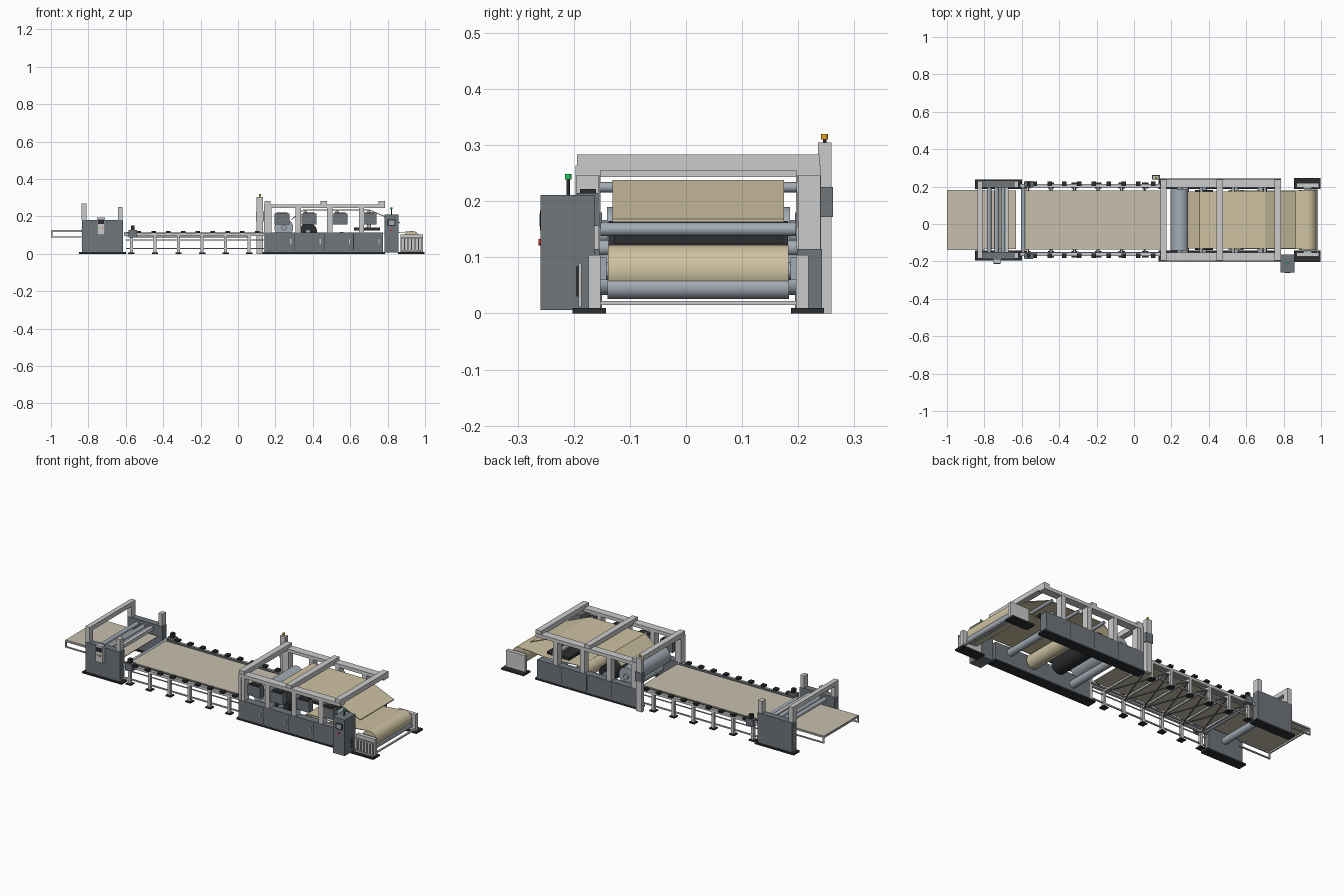
import bpy, bmesh
from math import radians
from mathutils import Vector, Matrix

if "Cube" in bpy.data.objects:
    bpy.data.objects.remove(bpy.data.objects["Cube"])

C = 0.022  # machine centreline in y


def material(name, r, g, b):
    m = bpy.data.materials.new(name)
    m.diffuse_color = (r, g, b, 1)
    m.use_nodes = True
    m.node_tree.nodes["Principled BSDF"].inputs["Base Color"].default_value = m.diffuse_color
    return m


LIGHT = material("light_grey", .60, .61, .63)
DARK = material("dark_grey", .16, .18, .20)
BLACK = material("black", .025, .027, .03)
STEEL = material("steel", .36, .41, .46)
CREAM = material("cream", .62, .54, .36)
BOARD = material("board", .58, .53, .42)
RED = material("red", .7, .02, .02)
GREEN = material("green", .02, .55, .12)
AMBER = material("amber", .75, .38, .02)


def finish(name, bm, mat):
    me = bpy.data.meshes.new(name)
    bmesh.ops.recalc_face_normals(bm, faces=bm.faces)
    bm.to_mesh(me)
    bm.free()
    ob = bpy.data.objects.new(name, me)
    bpy.context.collection.objects.link(ob)
    me.materials.append(mat)
    return ob


def box(name, x0, x1, y0, y1, z0, z1, mat):
    bm = bmesh.new()
    bmesh.ops.create_cube(bm, size=1)
    for v in bm.verts:
        v.co = ((x0 + x1) / 2 + v.co.x * (x1 - x0), (y0 + y1) / 2 + v.co.y * (y1 - y0),
                (z0 + z1) / 2 + v.co.z * (z1 - z0))
    return finish(name, bm, mat)


def sides(name, x0, x1, d0, d1, z0, z1, mat):
    """A box on each side of the centreline, d0..d1 away from it."""
    for s, n in ((-1, "front"), (1, "back")):
        a, b = sorted((C + s * d0, C + s * d1))
        box(f"{name}_{n}", x0, x1, a, b, z0, z1, mat)


def rod(name, p, q, r, mat, n=32):
    p, q = Vector(p), Vector(q)
    bm = bmesh.new()
    rot = (q - p).to_track_quat('Z', 'Y').to_matrix().to_4x4()
    bmesh.ops.create_cone(bm, cap_ends=True, segments=n, radius1=r, radius2=r, depth=(q - p).length,
                          matrix=Matrix.Translation((p + q) / 2) @ rot)
    ob = finish(name, bm, mat)
    bpy.context.view_layer.objects.active = ob
    ob.select_set(True)
    bpy.ops.object.shade_smooth_by_angle(angle=radians(35))
    ob.select_set(False)
    return ob


def roller(name, x, z, r, half, mat, shaft=0.0):
    rod(name, (x, C - half, z), (x, C + half, z), r, mat)
    if shaft:
        rod(name + "_shaft", (x, C - .176, z), (x, C + .176, z), shaft, STEEL, 16)


def web(name, path, half, t, mat):
    """Thin sheet following an x-z path."""
    bm = bmesh.new()
    rows = [[bm.verts.new((x, C + s * half, z + dz)) for s, dz in ((-1, 0), (1, 0), (1, -t), (-1, -t))]
            for x, z in path]
    for a, b in zip(rows, rows[1:]):
        for i in range(4):
            j = (i + 1) % 4
            bm.faces.new((a[i], a[j], b[j], b[i]))
    bm.faces.new(rows[0])
    bm.faces.new(rows[-1])
    return finish(name, bm, mat)


# infeed table at the far left
web("infeed_sheet", [(-.998, .128), (-.63, .128)], .156, .004, BOARD)
sides("infeed_top_rail", -1, -.80, .152, .160, .118, .126, LIGHT)
sides("infeed_low_rail", -1, -.80, .152, .160, .086, .092, LIGHT)
sides("infeed_upright", -1, -.993, .152, .160, .086, .126, LIGHT)
box("infeed_end_bar", -1, -.992, C - .16, C + .16, .116, .124, LIGHT)

# feeder unit
sides("feeder_base", -.85, -.60, .165, .217, 0, .01, BLACK)
sides("feeder_cabinet", -.835, -.615, .172, .21, .01, .18, DARK)
sides("feeder_tall_post", -.837, -.81, .174, .207, .18, .268, LIGHT)
sides("feeder_short_post", -.642, -.617, .174, .207, .18, .25, LIGHT)
box("feeder_gantry_beam", -.837, -.81, C - .174, C + .174, .243, .268, LIGHT)
box("feeder_low_beam", -.69, -.67, C - .174, C + .174, .145, .165, LIGHT)
for i, (x, z) in enumerate(((-.775, .155), (-.735, .15), (-.70, .15))):
    roller(f"feeder_roller_{i}", x, z, .012, .174, STEEL)
roller("feeder_lower_roller", -.72, .095, .02, .174, STEEL)
for i in range(7):
    sides(f"feeder_vent_{i}", -.837, -.835, .178, .204, .04 + i * .016, .045 + i * .016, LIGHT)
box("feeder_panel", -.755, -.71, -.212, -.188, .10, .195, LIGHT)
box("feeder_panel_screen", -.748, -.717, -.214, -.212, .16, .183, BLACK)
for i in range(3):
    box(f"feeder_button_{i}", -.746 + i * .011, -.740 + i * .011, -.214, -.212, .135, .141,
        (GREEN, AMBER, RED)[i])

# conveyor with board, rails, clamps and legs
web("conveyor_board", [(-.59, .113), (.15, .113)], .158, .006, BOARD)
sides("conveyor_rail", -.61, .15, .176, .192, .096, .112, LIGHT)
sides("conveyor_rail_edge", -.61, .15, .172, .176, .104, .115, DARK)
sides("conveyor_low_rail", -.60, .14, .18, .187, .025, .032, LIGHT)
sides("conveyor_mid_rail", -.60, .14, .181, .186, .072, .077, LIGHT)
for i in range(9):
    x = -.53 + i * .079
    sides(f"clamp_{i}", x - .012, x + .012, .18, .205, .111, .123, BLACK)
for i in range(6):
    x = -.57 + i * .126
    sides(f"conveyor_leg_{i}", x - .008, x + .008, .176, .192, .004, .10, LIGHT)
    sides(f"conveyor_foot_{i}", x - .017, x + .017, .167, .201, 0, .006, BLACK)
    box(f"conveyor_crossbar_{i}", x - .005, x + .005, C - .178, C + .178, .092, .102, LIGHT)
    if i < 5:
        for s in (-1, 1):
            rod(f"conveyor_brace_{i}_{s}", (x, C - s * .178, .09), (x + .126, C + s * .178, .09),
                .003, DARK, 8)
sides("drive_motor", -.585, -.54, .176, .208, .088, .128, DARK)
sides("drive_motor_cap", -.572, -.553, .182, .202, .128, .152, BLACK)
roller("conveyor_head_roller", -.592, .105, .012, .17, STEEL)

# printing frame
sides("press_base", .13, .785, .165, .222, 0, .01, BLACK)
sides("press_cabinet", .145, .775, .176, .22, .01, .115, DARK)
for i in range(5):
    x = .145 + i * .1575
    if 0 < i < 4:
        sides(f"door_seam_{i}", x - .0015, x + .0015, .22, .2208, .02, .11, BLACK)
    if i < 4:
        box(f"door_handle_{i}", x + .134, x + .140, C - .225, C - .22, .055, .078, LIGHT)
for i, x in enumerate((.165, .322, .49, .66)):
    sides(f"press_post_{i}", x - .014, x + .014, .178, .218, .115, .247, LIGHT)
sides("press_corner_leg", .14, .158, .176, .219, .01, .247, LIGHT)
sides("press_top_beam", .14, .785, .174, .219, .245, .264, LIGHT)
for i, x in enumerate((.158, .458, .768)):
    box(f"press_cross_beam_{i}", x - .017, x + .017, C - .216, C + .216, .255, .283, LIGHT)
for i, x in enumerate((.235, .38, .545, .70)):
    box(f"gearbox_{i}", x - .04, x + .04, C - .216, C - .178, .156, .215, DARK)
    box(f"gearbox_cap_{i}", x - .03, x + .03, C - .211, C - .182, .215, .222, BLACK)

# rollers and paper web inside the press
roller("steel_drum", .245, .14, .05, .163, STEEL, .014)
roller("black_drum", .375, .117, .048, .16, BLACK, .014)
roller("paper_drum", .545, .075, .04, .16, CREAM, .014)
roller("lower_roller_left", .27, .055, .022, .174, STEEL)
roller("lower_roller_right", .68, .085, .02, .174, STEEL)
roller("mid_roller", .70, .15, .012, .174, STEEL)
for i, x in enumerate((.36, .53, .70)):
    roller(f"upper_guide_roller_{i}", x, .225, .009, .176, STEEL)
web("upper_web", [(.285, .185), (.35, .238), (.70, .238), (.865, .168)], .153, .005, CREAM)
web("lower_web", [(.545, .116), (.78, .108), (.925, .121)], .156, .003, CREAM)
box("ink_tray", .62, .76, C - .15, C + .15, .125, .14, BLACK)

# signal column at the back
box("signal_column", .10, .134, .235, .259, 0, .305, LIGHT)
box("signal_box", .095, .139, .241, .262, .172, .225, DARK)
rod("signal_stem", (.117, .247, .305), (.117, .247, .311), .003, BLACK, 12)
rod("signal_lamp", (.117, .247, .31), (.117, .247, .32), .006, AMBER, 16)

# control cabinet
box("control_cabinet", .783, .857, -.259, -.163, .006, .211, DARK)
box("control_screen_frame", .80, .842, -.2605, -.259, .148, .184, BLACK)
box("control_screen", .806, .836, -.2615, -.2605, .155, .178, STEEL)
rod("stop_button", (.82, -.259, .127), (.82, -.263, .127), .006, RED, 16)
rod("beacon_pole", (.82, -.21, .211), (.82, -.21, .24), .003, BLACK, 12)
rod("beacon_lamp", (.82, -.21, .239), (.82, -.21, .249), .006, GREEN, 16)
box("control_hinge", .857, .859, -.196, -.192, .03, .085, BLACK)

# unwind stand with paper roll
sides("unwind_base", .855, .998, .165, .224, 0, .01, BLACK)
sides("unwind_plate", .868, .988, .174, .196, .01, .104, LIGHT)
sides("unwind_bearing", .905, .95, .164, .174, .06, .1, STEEL)
roller("paper_roll", .928, .076, .047, .161, CREAM, .016)
roller("unwind_support_roller", .955, .046, .02, .162, STEEL)
box("unwind_tie_bar", .975, .985, C - .174, C + .174, .015, .022, LIGHT)
box("guard_top_rail", .868, .988, C - .214, C - .208, .082, .09, LIGHT)
box("guard_low_rail", .868, .988, C - .214, C - .208, .012, .02, LIGHT)
for i in range(7):
    x = .868 + i * .019
    box(f"guard_bar_{i}", x, x + .006, C - .214, C - .208, .012, .088, LIGHT)
